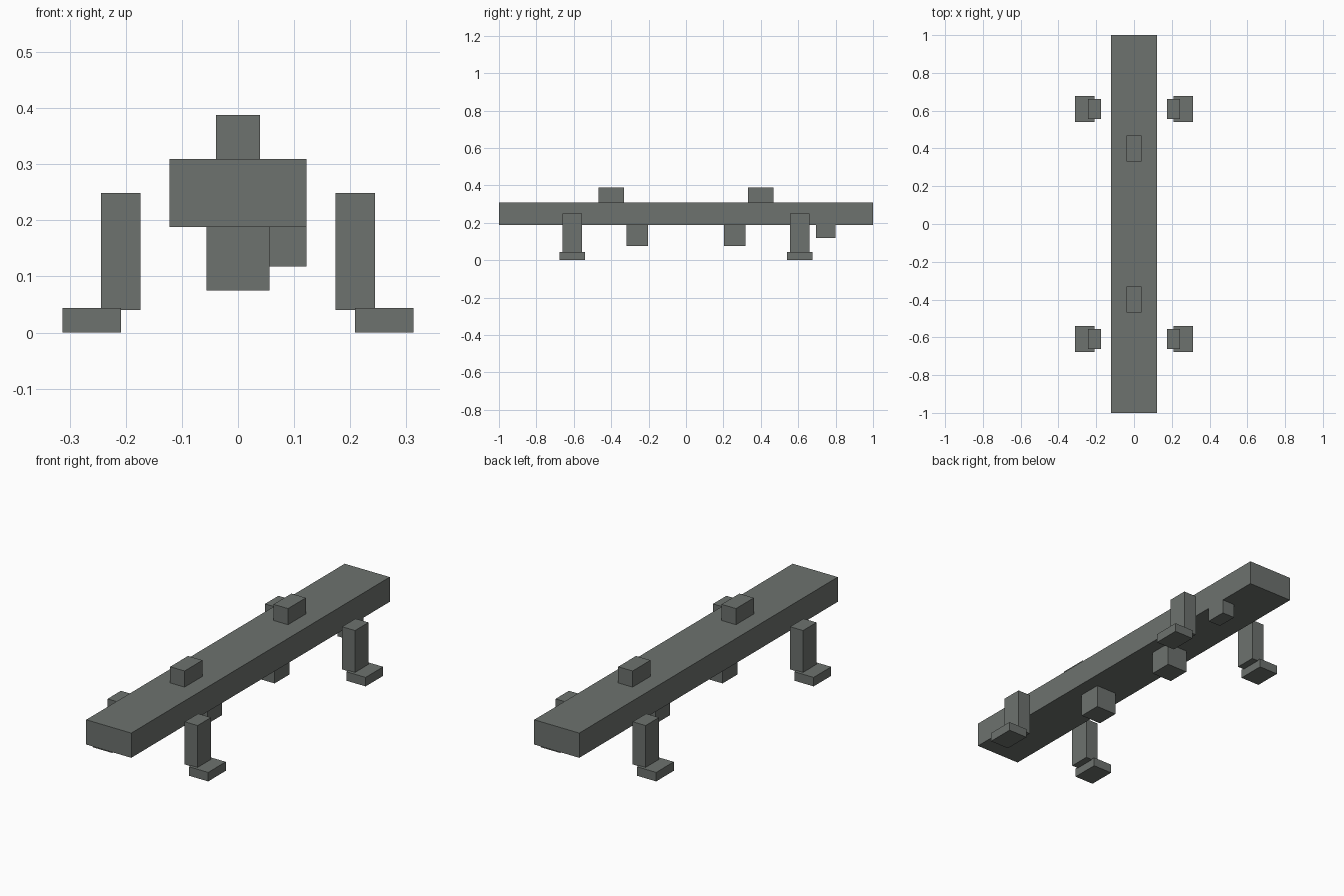
import bpy

if "Cube" in bpy.data.objects:
    bpy.data.objects.remove(bpy.data.objects["Cube"])

# Dark grey-green paint
paint = bpy.data.materials.new("dark_grey")
paint.diffuse_color = (0.153, 0.168, 0.156, 1)
paint.use_nodes = True
paint.node_tree.nodes["Principled BSDF"].inputs["Base Color"].default_value = paint.diffuse_color


def box(name, x, y, z):
    """Axis-aligned box from (min, max) ranges."""
    lo, hi = zip(x, y, z)
    bpy.ops.mesh.primitive_cube_add(
        size=1, location=[(a + b) / 2 for a, b in zip(lo, hi)])
    ob = bpy.context.object
    ob.name = name
    ob.scale = [b - a for a, b in zip(lo, hi)]
    bpy.ops.object.transform_apply(location=False, rotation=False, scale=True)
    ob.data.materials.append(paint)
    return ob


def span(centre, half):
    return (centre - half, centre + half)


# Long main beam
box("main_beam", (-0.122, 0.122), (-1, 1), (0.188, 0.309))

for end, sy in (("front", -1), ("back", 1)):
    # Blocks on top of and under the beam
    box(end + "_top_block", (-0.039, 0.039), span(sy * 0.40, 0.069), (0.309, 0.388))
    box(end + "_under_block", (-0.056, 0.056), span(sy * 0.26, 0.057), (0.075, 0.188))
    # Detached legs with outward feet
    for side, sx in (("left", -1), ("right", 1)):
        box(f"{end}_{side}_leg", span(sx * 0.209, 0.035), span(sy * 0.609, 0.052), (0.04, 0.249))
        box(f"{end}_{side}_foot", span(sx * 0.2605, 0.052), span(sy * 0.609, 0.068), (0, 0.044))

# Single small block under the back right edge
box("side_box", (0.053, 0.122), (0.694, 0.798), (0.118, 0.188))
